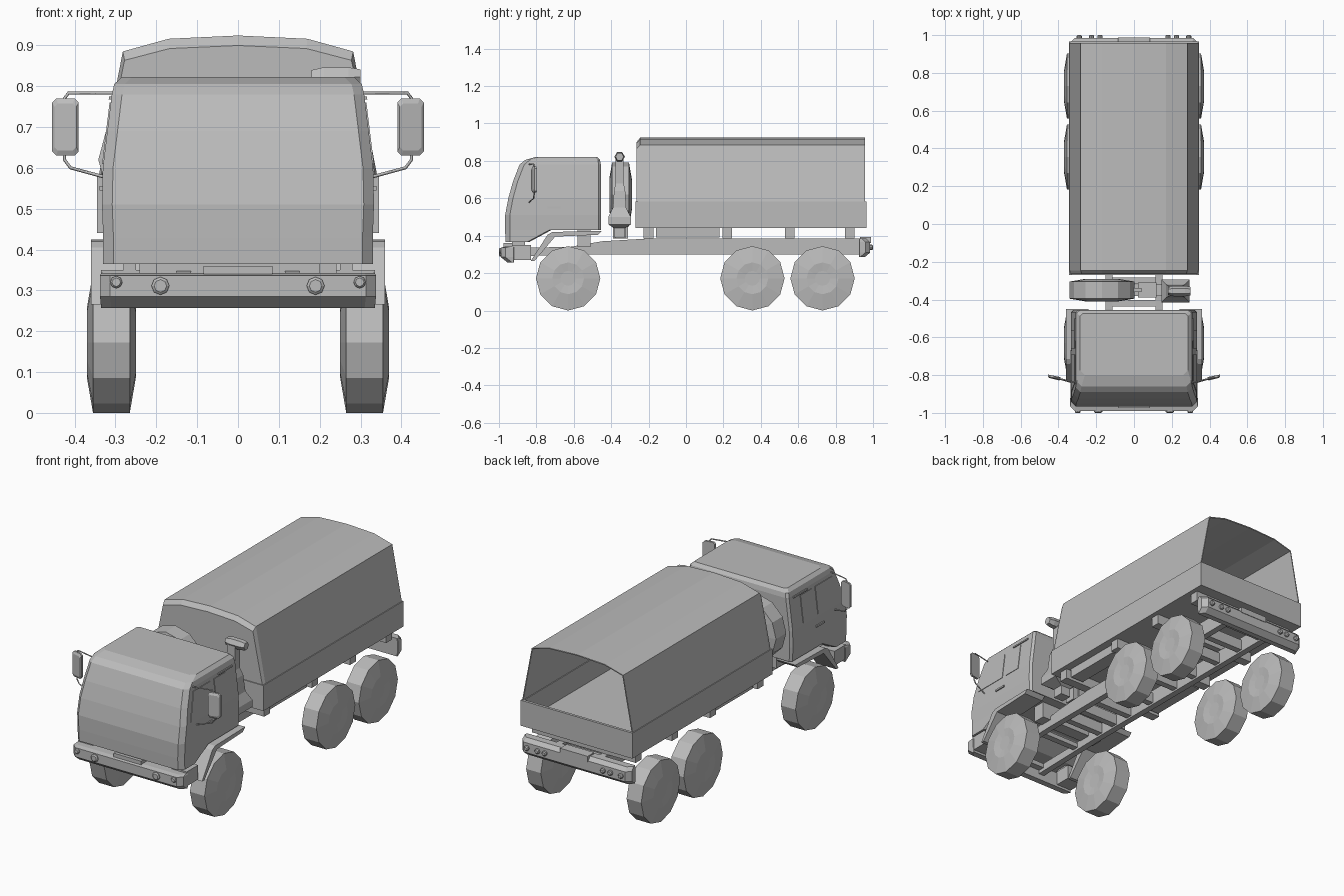
import bpy, bmesh, math

cube = bpy.data.objects.get("Cube")
if cube:
    bpy.data.objects.remove(cube, do_unlink=True)

grey = bpy.data.materials.new("plain_grey")
grey.use_nodes = True
grey.diffuse_color = (0.5, 0.5, 0.5, 1)
grey.node_tree.nodes["Principled BSDF"].inputs["Base Color"].default_value = (0.5, 0.5, 0.5, 1)


def link(name, data):
    obj = bpy.data.objects.new(name, data)
    data.materials.append(grey)
    bpy.context.collection.objects.link(obj)
    return obj


def loft(name, rings, closed=True, cap_start=True, cap_end=True):
    """Skin a list of equally long point rings."""
    bm = bmesh.new()
    loops = [[bm.verts.new(p) for p in ring] for ring in rings]
    n = len(loops[0])
    for a, b in zip(loops, loops[1:]):
        for i in range(n if closed else n - 1):
            j = (i + 1) % n
            bm.faces.new((a[i], a[j], b[j], b[i]))
    if cap_start:
        bm.faces.new(loops[0][::-1])
    if cap_end:
        bm.faces.new(loops[-1])
    bmesh.ops.recalc_face_normals(bm, faces=bm.faces)
    mesh = bpy.data.meshes.new(name)
    bm.to_mesh(mesh)
    bm.free()
    return link(name, mesh)


def box(name, x, y, z):
    return loft(name, [[(x[0], y[0], h), (x[1], y[0], h), (x[1], y[1], h), (x[0], y[1], h)] for h in z])


def prism(name, profile, x0, x1):
    """Extrude a (y, z) profile sideways."""
    return loft(name, [[(x, y, z) for y, z in profile] for x in (x0, x1)])


def plan(half, front, back, z, cf, cb):
    """Rectangle outline with cut front and back corners."""
    right = [(half - cf, front, z), (half, front + cf, z), (half, back - cb, z), (half - cb, back, z)]
    return right + [(-x, y, h) for x, y, h in reversed(right)]


def lathe(name, centre, axis, stations, sides=12):
    """Spin (radius, offset) stations around the x or y axis."""
    rings = []
    for r, d in stations:
        ring = []
        for i in range(sides):
            a = math.tau * i / sides
            u, v = r * math.cos(a), r * math.sin(a)
            off = (d, u, v) if axis == "x" else (u, d, v)
            ring.append(tuple(c + o for c, o in zip(centre, off)))
        rings.append(ring)
    return loft(name, rings)


# Wheels and spare
tyre = [(0.04, -0.055), (0.085, -0.06), (0.172, -0.045), (0.172, 0.045), (0.085, 0.06), (0.04, 0.055)]
for side, s in (("left", 1), ("right", -1)):
    for label, y in (("front", -0.63), ("middle", 0.355), ("rear", 0.73)):
        lathe(f"{label}_wheel_{side}", (0.31 * s, y, 0.172), "x", tyre)
lathe("spare_wheel", (-0.17, -0.35, 0.62), "y", tyre)
box("spare_wheel_mount", (0.02, 0.12), (-0.39, -0.31), (0.385, 0.5))
box("spare_wheel_arm", (-0.01, 0.04), (-0.36, -0.34), (0.46, 0.64))
box("spare_wheel_base", (-0.15, 0.15), (-0.38, -0.32), (0.385, 0.46))

# Cab shell: half width, front, back, height
cab_levels = [
    (0.33, -0.965, -0.84, 0.365), (0.33, -0.967, -0.72, 0.43),
    (0.33, -0.967, -0.455, 0.431), (0.333, -0.967, -0.455, 0.51),
    (0.331, -0.95, -0.455, 0.6), (0.32, -0.925, -0.455, 0.69),
    (0.309, -0.89, -0.455, 0.78), (0.303, -0.86, -0.46, 0.805), (0.285, -0.80, -0.475, 0.822)]
loft("cab", [plan(w, f, b, z, 0.025, 0.012) for w, f, b, z in cab_levels])


def cab_side(z):
    return 0.331 - max(z - 0.6, 0) * 0.122


def side_plate(name, s, outline, thick=0.004):
    loft(name, [[(s * (cab_side(z) + d), y, z) for y, z in outline] for d in (-0.01, thick)])


for side, s in (("left", 1), ("right", -1)):
    # Doors, handles and gutters
    side_plate(f"door_window_front_{side}", s, [(-0.89, 0.61), (-0.69, 0.61), (-0.69, 0.76), (-0.84, 0.76)], 0.003)
    side_plate(f"door_window_rear_{side}", s, [(-0.66, 0.61), (-0.56, 0.61), (-0.56, 0.76), (-0.66, 0.76)], 0.003)
    side_plate(f"door_handle_{side}", s, [(-0.74, 0.545), (-0.67, 0.545), (-0.67, 0.555), (-0.74, 0.555)], 0.008)
    side_plate(f"roof_gutter_{side}", s, [(-0.62, 0.767), (-0.5, 0.767), (-0.5, 0.775), (-0.62, 0.775)], 0.006)

    # Front mudguard
    prism(f"mudguard_{side}", [(-0.83, 0.265), (-0.81, 0.265), (-0.70, 0.395), (-0.47, 0.405),
                               (-0.45, 0.425), (-0.715, 0.42), (-0.74, 0.405)], 0.24 * s, 0.36 * s)
    box(f"step_{side}", (0.24 * s, 0.335 * s), (-0.93, -0.83), (0.27, 0.35))
    box(f"cab_support_{side}", (0.25 * s, 0.28 * s), (-0.93, -0.86), (0.33, 0.37))

    # Mirror with bent tube bracket
    mirror = [(0.40, 0.63), (0.445, 0.63), (0.455, 0.64), (0.455, 0.76),
              (0.445, 0.77), (0.40, 0.77), (0.39, 0.76), (0.39, 0.64)]
    loft(f"mirror_{side}", [[(s * (0.423 + (x - 0.423) * k), y + (x - 0.42) * 0.2, 0.7 + (z - 0.7) * k)
                             for x, z in mirror] for y, k in ((-0.822, 0.82), (-0.816, 1), (-0.804, 1))])
    curve = bpy.data.curves.new(f"mirror_bracket_{side}", "CURVE")
    curve.dimensions = "3D"
    curve.bevel_depth = 0.004
    curve.bevel_resolution = 0
    path = [(0.30, -0.84, 0.783), (0.415, -0.815, 0.783), (0.425, -0.812, 0.77),
            (0.425, -0.812, 0.62), (0.41, -0.815, 0.6), (0.325, -0.84, 0.577)]
    spline = curve.splines.new("POLY")
    spline.points.add(len(path) - 1)
    for point, (x, y, z) in zip(spline.points, path):
        point.co = (x * s, y, z, 1)
    link(f"mirror_bracket_{side}", curve)

    # Chassis rail
    prism(f"chassis_rail_{side}", [(-0.93, 0.29), (-0.93, 0.335), (-0.62, 0.34), (-0.45, 0.37),
                                   (-0.2, 0.385), (0.95, 0.385), (0.95, 0.30), (-0.5, 0.30)], 0.115 * s, 0.15 * s)
    box(f"side_locker_{side}", (0.22 * s, 0.30 * s), (-0.16, 0.18), (0.39, 0.445))

    # Lamps
    for label, x, z, r in (("head", 0.19, 0.311, 0.022), ("corner", 0.298, 0.32, 0.015)):
        lathe(f"{label}lamp_{side}", (x * s, -0.99, z), "y", [(r, 0.01), (r, -0.005), (r * 0.7, -0.01)], 8)
    for i, x in enumerate((0.18, 0.225, 0.29)):
        lathe(f"tail_lamp_{i + 1}_{side}", (x * s, 0.985, 0.338), "y", [(0.014, -0.01), (0.014, 0.01), (0.009, 0.015)], 8)

# Chassis cross members
for i, y in enumerate((-0.9, -0.62, -0.42, -0.3, -0.18, 0.0, 0.2, 0.36, 0.55, 0.73, 0.9)):
    box(f"cross_member_{i + 1}", (-0.12, 0.12), (y - 0.018, y + 0.018), (0.31, 0.335 if y < -0.5 else 0.37))
box("cab_mount", (-0.2, 0.2), (-0.58, -0.51), (0.34, 0.435))

# Bumpers
front_bumper = [(0.335, -0.955, -0.92, 0.257), (0.338, -0.99, -0.92, 0.285),
                (0.338, -0.99, -0.92, 0.336), (0.335, -0.965, -0.92, 0.342)]
loft("front_bumper", [plan(w, f, b, z, 0.025, 0.002) for w, f, b, z in front_bumper])
box("front_bumper_step", (-0.085, 0.085), (-0.975, -0.92), (0.33, 0.36))
rear_bumper = [(0.335, -0.955, -0.925, 0.285), (0.338, -0.985, -0.925, 0.31),
               (0.338, -0.985, -0.925, 0.365), (0.335, -0.965, -0.925, 0.385)]
loft("rear_bumper", [[(x, -y, h) for x, y, h in plan(w, f, b, z, 0.025, 0.002)] for w, f, b, z in rear_bumper])
box("rear_bumper_step", (-0.085, 0.085), (0.93, 0.988), (0.36, 0.392))

# Intake stack beside the spare wheel
stack = [(0.20, 0.03, 0.03, 0.39), (0.20, 0.03, 0.03, 0.44), (0.22, 0.075, 0.06, 0.46),
         (0.22, 0.075, 0.06, 0.50), (0.22, 0.05, 0.035, 0.55), (0.22, 0.04, 0.03, 0.64),
         (0.22, 0.025, 0.022, 0.68), (0.22, 0.025, 0.022, 0.82)]
loft("intake_stack", [[(c + sx * hx, -0.355 + sy * hy, z) for sx, sy in ((-1, -1), (1, -1), (1, 1), (-1, 1))]
                      for c, hx, hy, z in stack])
lathe("intake_head", (0.24, -0.355, 0.822), "x", [(0.02, -0.06), (0.028, -0.03), (0.028, 0.03), (0.022, 0.06)], 6)

# Cargo bed
box("bed_floor", (-0.335, 0.335), (-0.26, 0.955), (0.44, 0.465))
for side, s in (("left", 1), ("right", -1)):
    box(f"bed_side_{side}", (0.33 * s, 0.345 * s), (-0.27, 0.965), (0.44, 0.582))
box("bed_front", (-0.335, 0.335), (-0.27, -0.255), (0.44, 0.582))
box("tailgate", (-0.335, 0.335), (0.95, 0.965), (0.44, 0.582))
for i, y in enumerate((-0.2, 0.22, 0.555, 0.875)):
    box(f"bed_beam_{i + 1}", (-0.32, 0.32), (y - 0.026, y + 0.026), (0.385, 0.442))

# Canvas cover, closed at the front and open at the rear
half = [(0.342, 0.575), (0.282, 0.885), (0.17, 0.916)]
outline = half + [(0, 0.924)] + [(-x, z) for x, z in reversed(half)]
cover = loft("canvas_cover", [[(x * k, y, 0.575 + (z - 0.575) * h) for x, z in outline]
                              for y, k, h in ((-0.265, 0.985, 0.93), (-0.245, 1, 1), (0.957, 1, 1))],
             closed=False, cap_end=False)
solid = cover.modifiers.new("thickness", "SOLIDIFY")
solid.thickness = 0.006
solid.offset = -1
